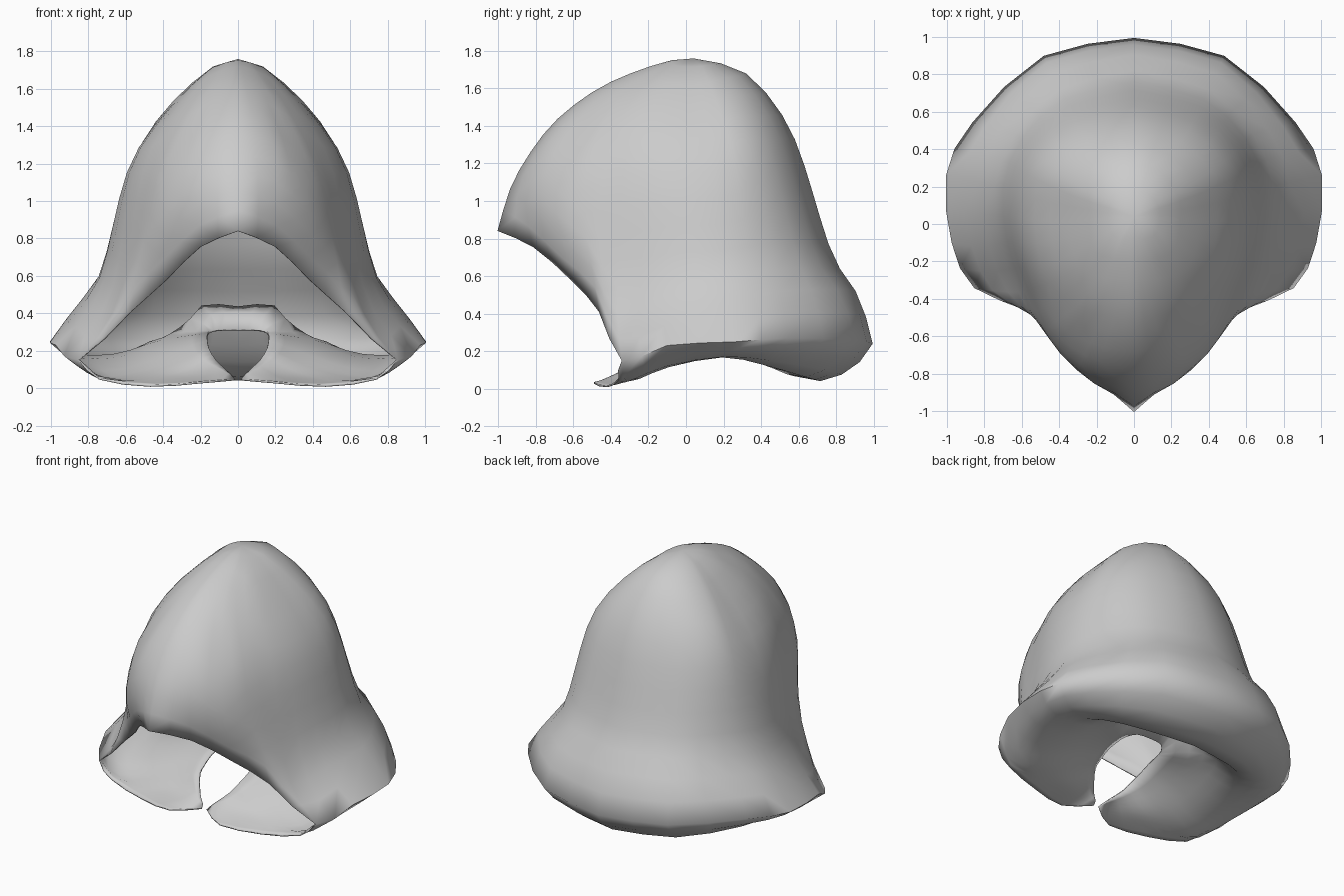
import bpy, bmesh
from mathutils import Vector

if "Cube" in bpy.data.objects:
    bpy.data.objects.remove(bpy.data.objects["Cube"])

APEX = Vector((0, 0.04, 1.755))

# Hood: half-side seams from the back centre round to the front peak, crown to rim
HOOD = [
    [(0, .35, 1.65), (0, .57, 1.34), (0, .77, .73), (0, .92, .48), (0, .99, .24)],
    [(.16, .31, 1.63), (.29, .5, 1.32), (.38, .69, .7), (.45, .83, .48), (.48, .895, .26)],
    [(.32, .22, 1.55), (.5, .35, 1.26), (.62, .47, .67), (.75, .51, .47), (.86, .54, .27)],
    [(.38, .1, 1.48), (.58, .15, 1.17), (.73, .2, .62), (.86, .23, .44), (1, .26, .25)],
    [(.37, -.08, 1.48), (.57, -.1, 1.17), (.7, -.1, .6), (.82, -.12, .38), (.97, -.1, .23)],
    [(.32, -.25, 1.5), (.5, -.33, 1.17), (.6, -.36, .6), (.7, -.36, .34), (.85, -.34, .15)],
    [(.25, -.38, 1.51), (.41, -.52, 1.2), (.47, -.55, .93), (.53, -.5, .65), (.57, -.46, .41)],
    [(.17, -.41, 1.56), (.29, -.6, 1.3), (.36, -.69, 1.07), (.39, -.69, .82), (.38, -.61, .58)],
    [(.08, -.42, 1.6), (.16, -.66, 1.39), (.2, -.8, 1.18), (.21, -.85, .96), (.2, -.81, .755)],
    [(0, -.43, 1.615), (0, -.67, 1.445), (0, -.82, 1.265), (0, -.93, 1.07), (0, -1, .84)],
]
# Turned-under collar: rim to neck hole, back centre round to the front slit
UNDER = [
    [(0, .99, .24), (0, .87, .1), (0, .64, .05), (0, .43, .24), (0, .3, .45), (0, .16, .31)],
    [(.48, .9, .26), (.44, .75, .11), (.36, .56, .07), (.27, .41, .24), (.19, .3, .44), (.1, .15, .31)],
    [(.86, .54, .27), (.76, .46, .16), (.6, .38, .14), (.38, .28, .28), (.15, .09, .3)],
    [(1, .26, .25), (.88, .21, .18), (.65, .18, .18), (.42, .14, .25), (.16, .03, .29)],
    [(.97, -.1, .23), (.85, -.1, .13), (.62, -.08, .13), (.4, -.05, .2), (.165, -.06, .27)],
    [(.85, -.34, .15), (.77, -.29, .06), (.6, -.22, .07), (.4, -.17, .13), (.16, -.15, .23)],
    [(.74, -.36, .05), (.6, -.32, .04), (.36, -.25, .09), (.15, -.21, .2)],
    [(.47, -.42, .012), (.4, -.38, .03), (.27, -.31, .07), (.12, -.26, .15)],
    [(.2, -.49, .03), (.15, -.44, .045), (.07, -.32, .1)],
    [(.02, -.38, .045), (.03, -.35, .06)],
]


def spline(points, per):
    """Catmull-Rom curve through the points, `per` steps in each span."""
    p = [Vector(q) for q in points]
    p = [2 * p[0] - p[1]] + p + [2 * p[-1] - p[-2]]
    out = []
    for i in range(1, len(p) - 2):
        a, b, c, d = p[i - 1:i + 3]
        for k in range(per):
            t = k / per
            out.append(.5 * (2 * b + (c - a) * t + (2 * a - 5 * b + 4 * c - d) * t * t
                             + (3 * b - a - 3 * c + d) * t ** 3))
    return out + [p[-2]]


def resample(points, n):
    """Spread n + 1 points evenly along a smooth curve."""
    c = spline(points, 12)
    lengths = [0]
    for a, b in zip(c, c[1:]):
        lengths.append(lengths[-1] + (b - a).length)
    out, i = [], 0
    for k in range(n + 1):
        s = lengths[-1] * k / n
        while i < len(c) - 2 and lengths[i + 1] < s:
            i += 1
        f = (s - lengths[i]) / max(lengths[i + 1] - lengths[i], 1e-6)
        out.append(c[i].lerp(c[i + 1], min(f, 1)))
    return out


def rounded_crown(col):
    """Start a hood seam at the apex with a domed first step."""
    first = Vector(col[0])
    dome = APEX.lerp(first, .35)
    dome.z = APEX.z - .15 * (APEX.z - first.z)
    return [APEX, dome] + col


def add_sheet(bm, columns, n, rim=()):
    """Loft a quad sheet across the seams; `rim` overrides the start of its first row."""
    cols = [resample(c, n) for c in columns]
    rows = [spline(r, 2) for r in zip(*cols)]
    rows[0][:len(rim)] = rim
    verts = []
    for r in rows:
        verts.append([bm.verts.new((max(q.x, 0), q.y, q.z)) for q in r])
    for r0, r1 in zip(verts, verts[1:]):
        for j in range(len(r0) - 1):
            bm.faces.new((r0[j], r0[j + 1], r1[j + 1], r1[j]))
    return rows[-1]


bm = bmesh.new()
hem = add_sheet(bm, [rounded_crown(c) for c in HOOD], 13)
add_sheet(bm, UNDER, 10, hem[:11])
bmesh.ops.remove_doubles(bm, verts=bm.verts, dist=.004)
bmesh.ops.recalc_face_normals(bm, faces=bm.faces)
mesh = bpy.data.meshes.new("hood")
bm.to_mesh(mesh)
bm.free()
hood = bpy.data.objects.new("hood", mesh)
bpy.context.collection.objects.link(hood)

# Mirror the half and give the cloth a thin thickness
mirror = hood.modifiers.new("mirror", 'MIRROR')
mirror.merge_threshold = .002
cloth = hood.modifiers.new("cloth", 'SOLIDIFY')
cloth.thickness = .01
cloth.offset = 0
bpy.context.view_layer.objects.active = hood
hood.select_set(True)
bpy.ops.object.shade_smooth_by_angle(angle=1.5)
